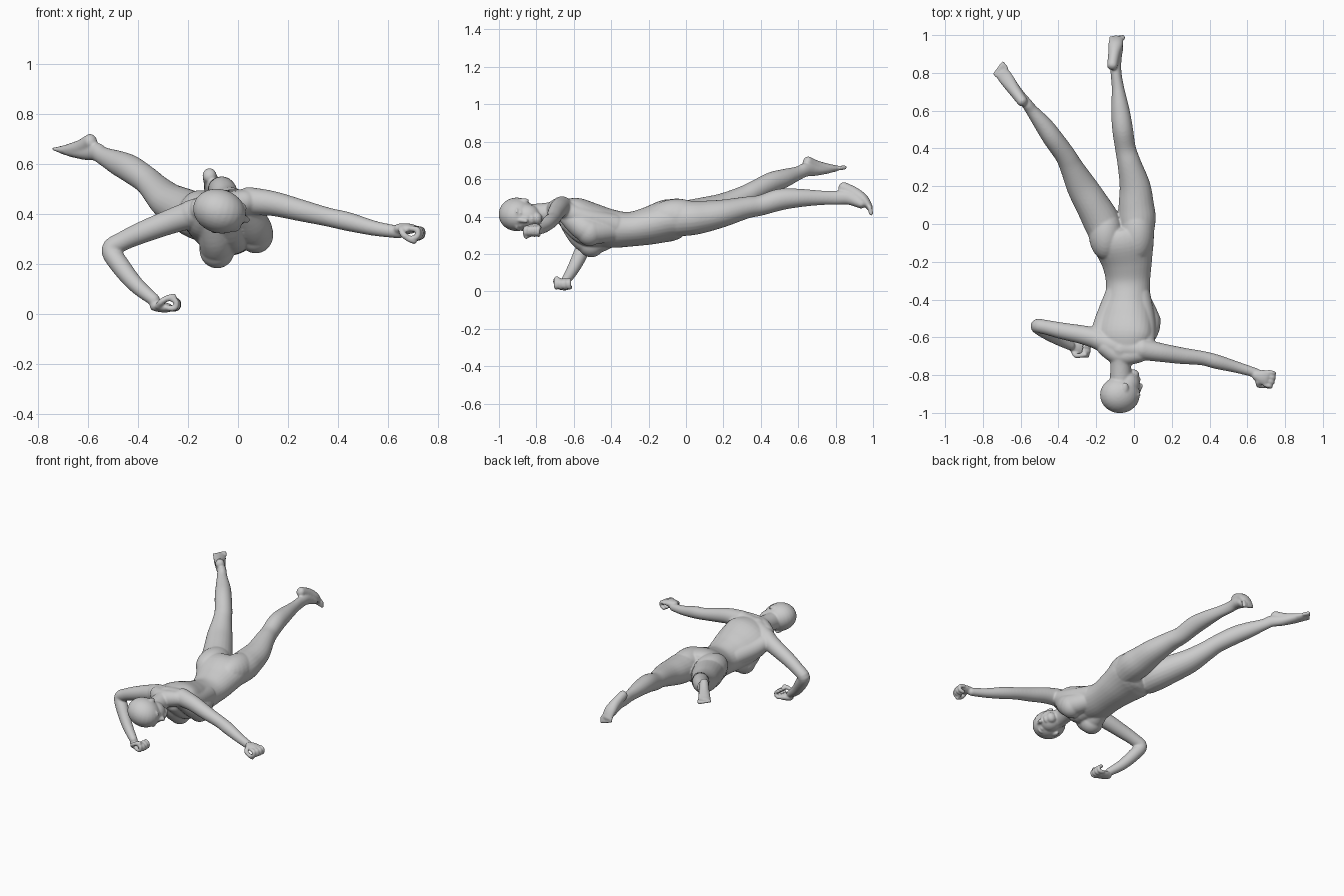
import bpy, bmesh, math
from mathutils import Vector, Matrix

bm = bmesh.new()


def spline(pts, n=5):
    # Catmull-Rom resampling of (x, y, z, width, depth) stations
    out = []
    for i in range(len(pts) - 1):
        a, b, c, d = [Vector(pts[min(max(j, 0), len(pts) - 1)]) for j in (i - 1, i, i + 1, i + 2)]
        for k in range(n):
            t = k / n
            out.append(0.5 * (2 * b + (c - a) * t + (2 * a - 5 * b + 4 * c - d) * t * t
                              + (3 * b - a - 3 * c + d) * t ** 3))
    return out + [Vector(pts[-1])]


def tube(pts, side=(1, 0, 0), roll=(0, 0), seg=24, cap=0.8):
    # Elliptical limb with rounded ends; width runs along side
    st = spline(pts)
    n = len(st)
    rings = []
    for i, p in enumerate(st):
        t = (Vector(st[min(i + 1, n - 1)][:3]) - Vector(st[max(i - 1, 0)][:3])).normalized()
        f = i / (n - 1)
        s = Matrix.Rotation(-math.radians(roll[0] * (1 - f) + roll[1] * f), 3, 'Y') @ Vector(side)
        s = (s - t * s.dot(t)).normalized()
        rings.append((Vector(p[:3]), t, s, t.cross(s), p[3], p[4]))

    def capped(ring, sign):
        c, t, s, u, w, d = ring
        return [(c + t * sign * cap * min(w, d) * math.sin(a), t, s, u, w * math.cos(a), d * math.cos(a))
                for a in (0.4, 0.8, 1.15, 1.45)]
    rings = capped(rings[0], -1)[::-1] + rings + capped(rings[-1], 1)
    loops = [[bm.verts.new(c + s * w * math.cos(2 * math.pi * k / seg) + u * d * math.sin(2 * math.pi * k / seg))
              for k in range(seg)] for c, t, s, u, w, d in rings]
    for a, b in zip(loops, loops[1:]):
        for k in range(seg):
            bm.faces.new((a[k], a[(k + 1) % seg], b[(k + 1) % seg], b[k]))
    bm.faces.new(loops[0])
    bm.faces.new(loops[-1])


def blob(c, r, basis=None):
    m = Matrix.Translation(c) @ (basis or Matrix()) @ Matrix.Diagonal((*r, 1))
    bmesh.ops.create_uvsphere(bm, u_segments=24, v_segments=16, radius=1, matrix=m)


def limb(*pts, side=(1, 0, 0)):
    tube([(*p, p[3]) if len(p) == 4 else p for p in pts], side)


# Torso, rolled at the chest and level at the pelvis
tube([(-.065, -.68, .435, .1, .05), (-.06, -.6, .405, .155, .092), (-.045, -.5, .36, .147, .107),
      (-.035, -.4, .335, .122, .102), (-.032, -.3, .332, .118, .092), (-.038, -.2, .35, .135, .101),
      (-.055, -.1, .378, .163, .113), (-.065, -.05, .383, .155, .105)], roll=(22, -4), seg=32, cap=.4)
# Shoulder girdle, flanks, breasts and buttocks
limb((-.19, -.61, .4, .056), (-.065, -.655, .43, .06), (.06, -.665, .45, .054), side=(0, 1, 0))
limb((-.15, -.65, .42, .05), (-.07, -.695, .43, .055), (.03, -.685, .45, .048), side=(0, 1, 0))
limb((-.185, -.59, .39, .05), (-.145, -.5, .36, .059), (-.09, -.37, .34, .062))
limb((.06, -.63, .425, .052), (.055, -.52, .385, .058), (.025, -.38, .352, .063))
limb((-.11, -.62, .37, .057), (-.09, -.56, .297, .068), (-.082, -.5, .262, .066), (-.065, -.4, .3, .06))
limb((-.04, -.62, .375, .06), (-.015, -.53, .305, .062), (-.02, -.4, .315, .065))
limb((.03, -.64, .415, .052), (.058, -.57, .358, .068), (.07, -.51, .322, .068), (.025, -.4, .325, .062))
for c in ((-.084, -.507, .257), (.071, -.515, .317)):
    blob(c, (.071, .072, .075))
blob((.015, -.045, .398), (.092, .16, .096))
blob((-.15, -.05, .403), (.09, .14, .093))

# Neck
limb((-.068, -.66, .43, .064), (-.07, -.73, .42, .056), (-.07, -.82, .41, .057))

# Head, turned to the side: columns are face direction, crown direction, ear direction
f = Vector((.95, 0, -.3)).normalized()
up = Vector((0, -1, 0))
ear = f.cross(up)
B = Matrix((f, up, ear)).transposed().to_4x4()
H = Vector((-.07, -.893, .41))


def head_pt(a, b, c):
    return H + f * a + up * b + ear * c


blob(head_pt(-.005, .012, 0), (.107, .097, .088), B)
blob(head_pt(.035, -.045, 0), (.068, .072, .067), B)
blob(head_pt(.07, -.095, 0), (.031, .029, .034), B)
blob(head_pt(.096, -.07, 0), (.013, .014, .023), B)
limb((*head_pt(.092, .01, 0), .01), (*head_pt(.107, -.03, 0), .013), (*head_pt(.112, -.038, 0), .013))
for e in (-1, 1):
    blob(head_pt(.078, .012, .034 * e), (.02, .01, .027), B)
    blob(head_pt(.078, -.008, .034 * e), (.017, .011, .016), B)
    blob(head_pt(.0, -.025, .08 * e), (.018, .03, .011), B)

# Arms: one stretched out, one bent down
limb((.04, -.663, .452, .057), (.14, -.68, .442, .05), (.25, -.697, .415, .044), (.36, -.71, .388, .038),
     (.44, -.73, .37, .038), (.55, -.76, .342, .03), (.65, -.79, .327, .025, .025), side=(0, 1, 0))
limb((-.18, -.61, .4, .057), (-.27, -.587, .37, .05), (-.38, -.566, .328, .044), (-.46, -.548, .292, .039),
     (-.51, -.54, .258, .038), (-.475, -.565, .197, .039), (-.41, -.605, .117, .033), (-.335, -.645, .054, .025),
     side=(0, 1, 0))


def hand(p, d, c, s, thumb):
    # Palm with four curled fingers and a thumb
    p, d, c, s = Vector(p), Vector(d).normalized(), Vector(c).normalized(), Vector(s).normalized()
    tube([(*(p - d * .035), .026, .021), (*p, .039, .022), (*(p + d * .025), .042, .018)], s)
    for k in (-1.5, -.5, .5, 1.5):
        b = p + d * .028 + s * k * .024
        tip = .032 - .004 * abs(k)
        path = (b, b + d * tip + c * .004, b + d * tip + c * .03, b + d * .002 + c * .04)
        tube([(*q, .0122, .0122) for q in path], s, seg=10)
    b = p - d * .015 + s * thumb * .03
    path = (b, b + c * .02 + d * .01 + s * thumb * .016, b + c * .038 + d * .03 + s * thumb * .01, b + c * .05 + d * .055)
    tube([(*q, .0135, .0135) for q in path], s, seg=10)


hand((.677, -.81, .341), (.95, -.25, .0), (0, -.1, -1), (.25, .95, 0), -1)
hand((-.303, -.65, .027), (.93, -.15, -.15), (.2, -.1, .95), (.1, 1, 0), -1)

# Legs
limb((.015, -.05, .388, .09, .095), (.016, .03, .392, .099, .092), (.012, .1, .4, .094, .085),
     (.005, .2, .418, .082, .073), (-.025, .32, .447, .063, .059), (-.045, .4, .46, .055, .055),
     (-.06, .5, .49, .055, .058), (-.072, .6, .499, .049, .05), (-.085, .72, .5, .033, .039),
     (-.095, .8, .5, .029, .038), (-.097, .87, .5, .031, .037), (-.09, .94, .466, .035, .025))
limb((-.15, -.05, .388, .09, .095), (-.175, .02, .398, .097, .092), (-.225, .11, .423, .089, .083),
     (-.278, .2, .452, .08, .073), (-.33, .3, .5, .062, .06), (-.365, .365, .535, .055, .055),
     (-.43, .455, .58, .053, .056), (-.48, .525, .604, .047, .05), (-.54, .6, .632, .033, .037),
     (-.57, .64, .65, .029, .037), (-.615, .69, .648, .031, .031), (-.67, .76, .65, .036, .02), side=(.8, .6, 0))


def foot(pts, side, toe_dir):
    # Heel-to-ball sole ending in five toes
    tube(pts, side)
    e, s, d = Vector(pts[-1][:3]), Vector(side).normalized(), Vector(toe_dir).normalized()
    for k in range(-2, 3):
        b = e + s * k * .0165
        r = .0105 + .001 * k
        tube([(*b, r, r), (*(b + d * (.026 + .004 * k)), r, r)], s, seg=10)


foot([(-.115, .838, .556, .028, .031), (-.105, .9, .522, .032, .035), (-.097, .95, .49, .039, .028),
      (-.092, .983, .448, .037, .017)], (1, 0, 0), (0, .2, -1))
foot([(-.59, .648, .692, .028, .031), (-.628, .7, .667, .032, .032), (-.677, .77, .657, .039, .023),
      (-.702, .803, .659, .037, .015)], (.8, .6, 0), (-.6, .8, .1))

# Fuse all parts into one smooth skin
bmesh.ops.recalc_face_normals(bm, faces=bm.faces)
me = bpy.data.meshes.new("body")
bm.to_mesh(me)
bm.free()
body = bpy.data.objects.new("body", me)
bpy.context.collection.objects.link(body)
rem = body.modifiers.new("fuse", 'REMESH')
rem.mode = 'VOXEL'
rem.voxel_size = .005
rem.use_smooth_shade = True
sm = body.modifiers.new("soften", 'SMOOTH')
sm.factor = .5
sm.iterations = 12
